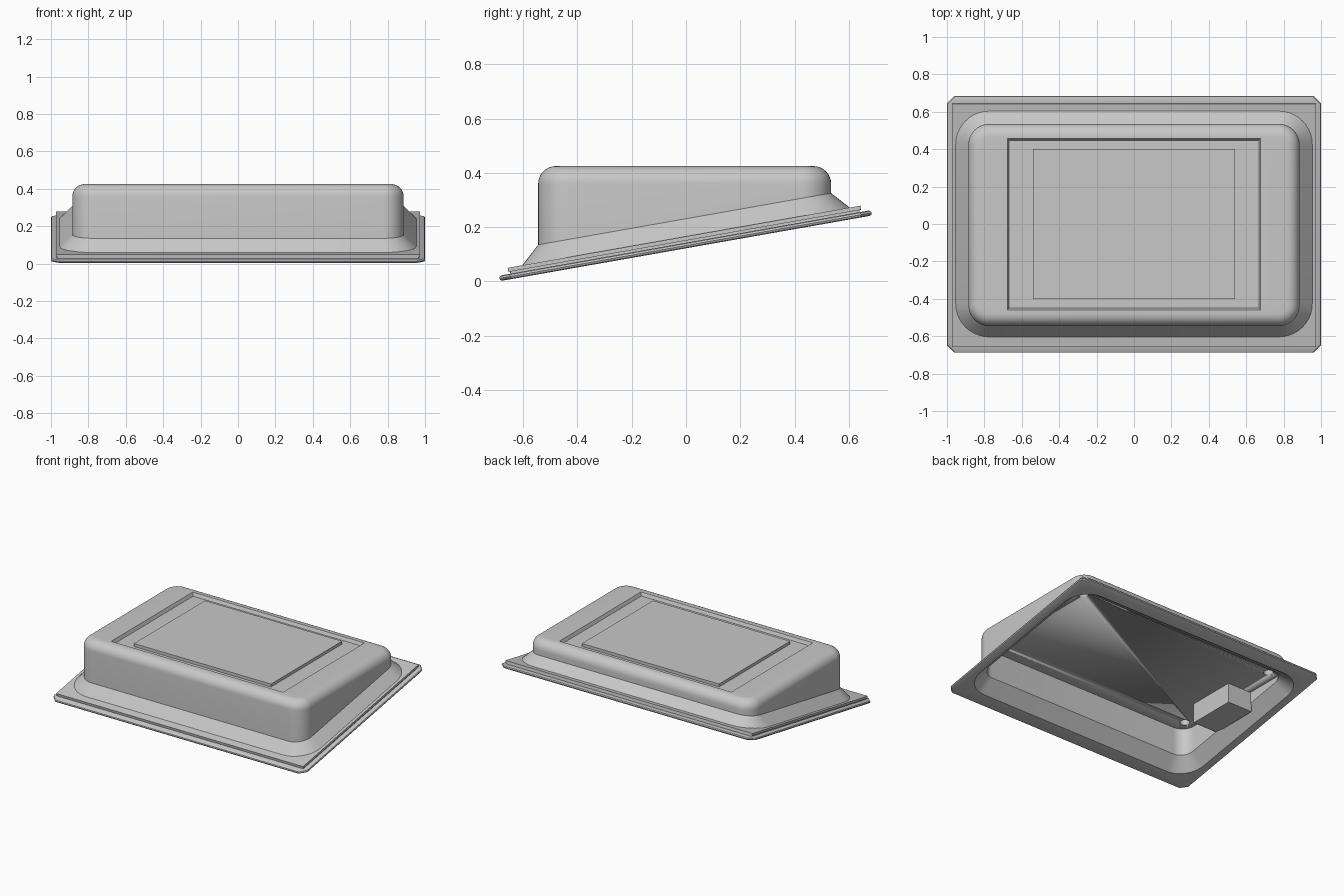
import bpy, bmesh, math
from mathutils import Vector

if "Cube" in bpy.data.objects:
    bpy.data.objects.remove(bpy.data.objects["Cube"], do_unlink=True)

# Single grey material
grey = bpy.data.materials.new("plain_grey")
grey.use_nodes = True
COLOUR = (0.58, 0.58, 0.58, 1)
grey.diffuse_color = COLOUR
grey.node_tree.nodes["Principled BSDF"].inputs["Base Color"].default_value = COLOUR

ANGLE = math.radians(10)
SLOPE = math.tan(ANGLE)
BASE = 0.122   # height of the sloping underside at the centre
STEPS = 10     # segments per rounded corner


def outline(hx, y0, y1, r, chamfer=False):
    """Rectangle with rounded or chamfered corners."""
    points = []
    corners = [(hx - r, y1 - r), (r - hx, y1 - r), (r - hx, y0 + r), (hx - r, y0 + r)]
    for k, (cx, cy) in enumerate(corners):
        a = k * math.pi / 2
        for i in range(STEPS + 1):
            t = i / STEPS
            if chamfer:
                p = Vector((math.cos(a), math.sin(a))).lerp(
                    Vector((-math.sin(a), math.cos(a))), t)
            else:
                p = Vector((math.cos(a + t * math.pi / 2), math.sin(a + t * math.pi / 2)))
            points.append((cx + r * p.x, cy + r * p.y))
    return points


def level(z):
    return lambda x, y: (x, y, z)


def sloped(z):
    return lambda x, y: (x, y, z + SLOPE * y)


def tilted(w):
    return lambda x, u: (x, u * math.cos(ANGLE) - w * math.sin(ANGLE),
                         BASE + u * math.sin(ANGLE) + w * math.cos(ANGLE))


def finish(name, bm):
    bmesh.ops.recalc_face_normals(bm, faces=bm.faces)
    mesh = bpy.data.meshes.new(name)
    bm.to_mesh(mesh)
    bm.free()
    mesh.materials.append(grey)
    ob = bpy.data.objects.new(name, mesh)
    bpy.context.collection.objects.link(ob)
    bpy.ops.object.select_all(action="DESELECT")
    ob.select_set(True)
    bpy.context.view_layer.objects.active = ob
    bpy.ops.object.shade_smooth_by_angle(angle=math.radians(30))
    return ob


def loft(name, rings, closed=False):
    """Skin a list of (outline, placement) rings; cap the ends unless closed."""
    bm = bmesh.new()
    loops = [[bm.verts.new(place(*p)) for p in pts] for pts, place in rings]
    pairs = list(zip(loops, loops[1:]))
    if closed:
        pairs.append((loops[-1], loops[0]))
    else:
        bm.faces.new(loops[0])
        bm.faces.new(loops[-1])
    for a, b in pairs:
        n = len(a)
        for i in range(n):
            j = (i + 1) % n
            bm.faces.new((a[i], a[j], b[j], b[i]))
    return finish(name, bm)


def box(name, x0, x1, y0, y1, z0, z1):
    bm = bmesh.new()
    bmesh.ops.create_cube(bm, size=1)
    for v in bm.verts:
        v.co = (x1 if v.co.x > 0 else x0, y1 if v.co.y > 0 else y0, z1 if v.co.z > 0 else z0)
    return finish(name, bm)


# Sloping flange: thin rounded lip, small groove and raised step
def lip(inset, w):
    return outline(1 - inset, inset - 0.697, 0.697 - inset, 0.04, True), tilted(w)


def step(hx, hu, w):
    return outline(hx, -hu, hu, 0.003), tilted(w)


opening = outline(0.94, -0.599, 0.599, 0.17)
loft("flange", [
    (opening, tilted(0)),
    lip(0.01, 0), lip(0.003, 0.003), lip(0, 0.01), lip(0.003, 0.017), lip(0.01, 0.02),
    step(0.967, 0.654, 0.02), step(0.967, 0.654, 0.028),
    step(0.973, 0.66, 0.028), step(0.973, 0.66, 0.043),
    (opening, tilted(0.043)),
], closed=True)

# Housing: ceiling, inner wall, flared skirt, outer wall, rounded top, recess
TOP, FLOOR, CEILING, FILLET = 0.425, 0.402, 0.31, 0.065
inner = outline(0.855, -0.515, 0.485, 0.09)
rings = [
    (inner, level(CEILING)),
    (inner, sloped(0.203)),
    (outline(0.94, -0.59, 0.59, 0.17), sloped(BASE)),
    (outline(0.955, -0.605, 0.605, 0.18), sloped(BASE + 0.042)),
    (outline(0.885, -0.545, 0.535, 0.11), sloped(0.231)),
]
for i in range(9):
    a = i / 8 * math.pi / 2
    d = FILLET * (1 - math.cos(a))
    rings.append((outline(0.885 - d, d - 0.545, 0.535 - d, 0.11 - d),
                  level(TOP - FILLET + FILLET * math.sin(a))))
rings += [
    (outline(0.677, -0.46, 0.457, 0.002), level(TOP)),
    (outline(0.667, -0.45, 0.447, 0.002), level(FLOOR)),
]
housing = loft("housing", rings)

# Four screw holes bored into the ceiling
bm = bmesh.new()
for sx in (1, -1):
    for sy in (1, -1):
        new = bmesh.ops.create_cone(bm, cap_ends=True, segments=24,
                                    radius1=0.032, radius2=0.032, depth=0.08)
        bmesh.ops.translate(bm, verts=new["verts"], vec=(sx * 0.78, sy * 0.42, CEILING))
cutter = finish("hole_cutter", bm)
cutter.hide_render = True
bore = housing.modifiers.new("screw_holes", "BOOLEAN")
bore.operation = "DIFFERENCE"
bore.solver = "EXACT"
bore.object = cutter
bpy.context.view_layer.objects.active = housing
bpy.ops.object.modifier_apply(modifier=bore.name)
bpy.data.objects.remove(cutter, do_unlink=True)

# Raised panel in the recess
box("top_panel", -0.54, 0.54, -0.4, 0.4, FLOOR - 0.005, TOP - 0.002)

# Block hanging from the ceiling at one end
box("inner_block", -0.865, -0.67, -0.2, 0.15, 0.17, CEILING + 0.005)
